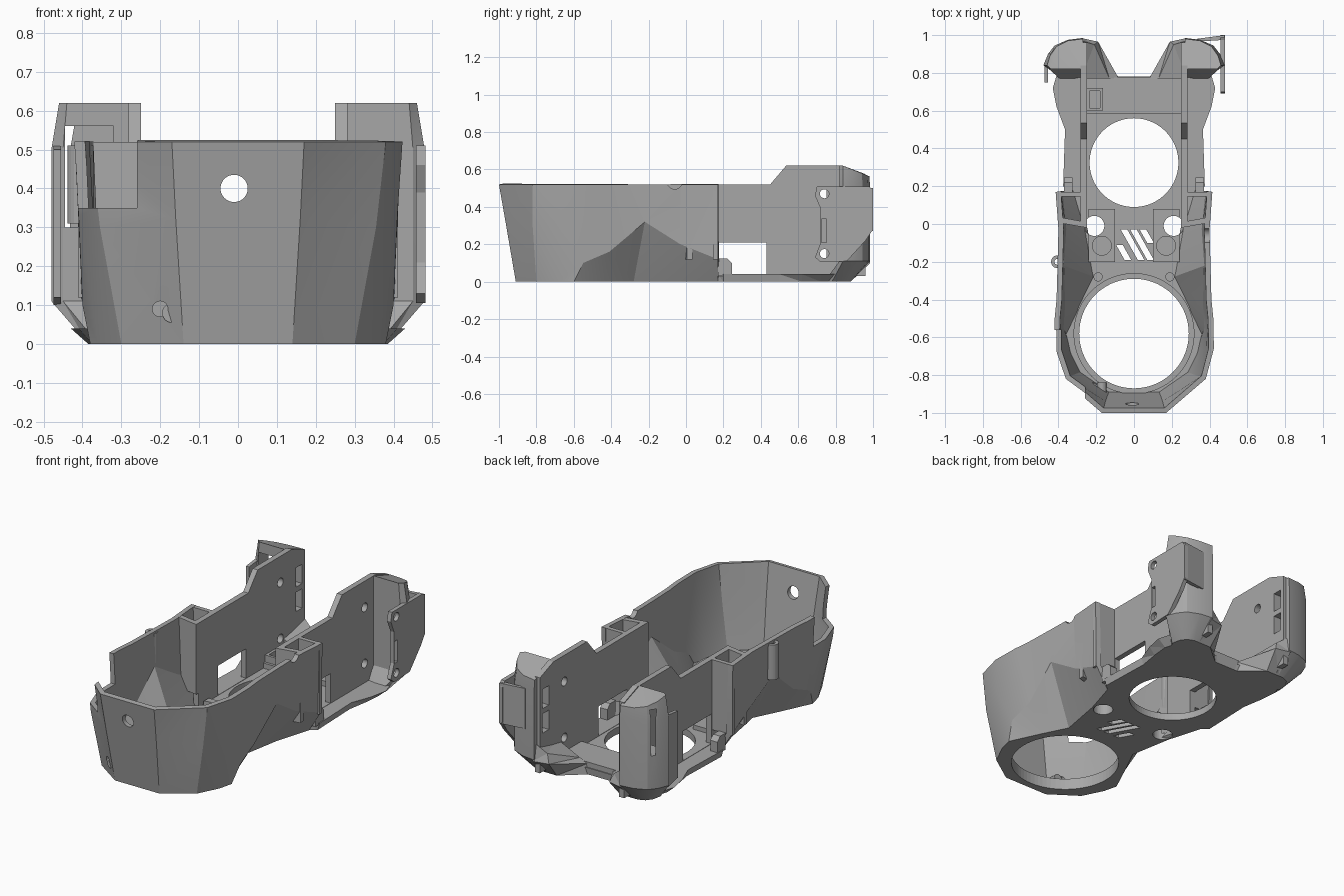
import bpy, bmesh, math
from mathutils import Matrix

if "Cube" in bpy.data.objects:
    bpy.data.objects.remove(bpy.data.objects["Cube"])

grey = bpy.data.materials.new("plain_grey")
grey.use_nodes = True
GREY = (0.39, 0.39, 0.39, 1)
grey.diffuse_color = GREY
grey.node_tree.nodes["Principled BSDF"].inputs["Base Color"].default_value = GREY


def finish(name, bm, recalc=True):
    if recalc:
        bmesh.ops.recalc_face_normals(bm, faces=bm.faces)
    me = bpy.data.meshes.new(name)
    bm.to_mesh(me)
    bm.free()
    me.materials.append(grey)
    ob = bpy.data.objects.new(name, me)
    bpy.context.collection.objects.link(ob)
    return ob


def loft(name, rings):
    """Closed solid through rings of equal point count."""
    bm = bmesh.new()
    vs = [[bm.verts.new(p) for p in r] for r in rings]
    n = len(vs[0])
    for a, b in zip(vs, vs[1:]):
        for i in range(n):
            j = (i + 1) % n
            bm.faces.new((a[i], a[j], b[j], b[i]))
    bm.faces.new(vs[0])
    bm.faces.new(vs[-1])
    bmesh.ops.triangulate(bm, faces=bm.faces)
    return finish(name, bm)


def prism(name, pts, lo, hi, axis="z"):
    """Extrude an (x, y) outline along z, or a (y, z) outline along x."""
    def place(p, h):
        return (*p, h) if axis == "z" else (h, *p)
    return loft(name, [[place(p, h) for p in pts] for h in (lo, hi)])


def box(name, x0, x1, y0, y1, z0, z1):
    x0, x1 = sorted((x0, x1))
    return prism(name, [(x0, y0), (x1, y0), (x1, y1), (x0, y1)], z0, z1)


def rod(name, centre, r, length, axis="z", seg=40):
    bm = bmesh.new()
    bmesh.ops.create_cone(bm, cap_ends=True, segments=seg, radius1=r, radius2=r, depth=length)
    turn = {"z": Matrix(), "x": Matrix.Rotation(math.pi / 2, 4, "Y"),
            "y": Matrix.Rotation(math.pi / 2, 4, "X")}[axis]
    bm.transform(Matrix.Translation(centre) @ turn)
    return finish(name, bm)


def apply_all(ob):
    bpy.context.view_layer.objects.active = ob
    for m in list(ob.modifiers):
        bpy.ops.object.modifier_apply(modifier=m.name)


def cut(ob, *cutters):
    for c in cutters:
        m = ob.modifiers.new("cut", "BOOLEAN")
        m.operation, m.solver, m.object = "DIFFERENCE", "EXACT", c
        apply_all(ob)
        bpy.data.objects.remove(c)


def smooth(ob):
    bpy.ops.object.select_all(action="DESELECT")
    ob.select_set(True)
    bpy.context.view_layer.objects.active = ob
    bpy.ops.object.shade_smooth_by_angle(angle=math.radians(25))


def mirrored(half):
    """Left half, rear to front, then the right half back again."""
    return half[::-1] + [(-p[0], *p[1:]) for p in half]


# Faceted front bowl: three outlines, waisted near the bottom
base = [(.14, -.91), (.30, -.80), (.36, -.68), (.38, -.60),
        (.30, -.43), (.225, -.28), (.27, -.03), (.33, .17)]
middle = [(.16, -.965, .32), (.355, -.82, .3), (.41, -.67, .33), (.40, -.55, .1),
          (.39, -.41, .16), (.40, -.22, .32), (.385, -.03, .2), (.405, .17, .12)]
rim = [(.17, -1), (.38, -.82), (.423, -.66), (.42, -.5),
       (.41, -.4), (.405, -.22), (.40, -.03), (.415, .17)]
rings = [mirrored([(*p, 0) for p in base]), mirrored(middle), mirrored([(*p, .52) for p in rim])]
bm = bmesh.new()
rows = [[bm.verts.new(p) for p in r] for r in rings]
for a, b in zip(rows, rows[1:]):
    for i in range(len(a) - 1):
        bm.faces.new((a[i], b[i], b[i + 1], a[i + 1]))
bmesh.ops.triangulate(bm, faces=bm.faces)
bowl = finish("front_bowl", bm, recalc=False)
shell = bowl.modifiers.new("wall", "SOLIDIFY")
shell.thickness, shell.offset = .028, -1
apply_all(bowl)
cut(bowl,
    rod("c", (-.01, -.95, .4), .035, .3, "y"),
    rod("c", (-.2, -.9, .09), .02, .3, "y"),
    box("c", -.6, -.26, -1.1, -.56, .35, .7),
    rod("c", (.4, -.06, .535), .04, .2, "x"))
smooth(bowl)

# Floor plate with bevelled rear ledges
low = base + [(.365, .2), (.355, .5), (.375, .62), (.385, .72), (.36, .8), (.06, .775)]
high = base + [(.375, .2), (.365, .5), (.41, .62), (.43, .72), (.40, .82), (.07, .78)]
floor = loft("floor", [mirrored([(*p, z) for p in o]) for o, z in ((low, 0), (high, .04))])
cut(floor, rod("c", (0, -.58, 0), .29, .5, seg=72), rod("c", (0, .325, 0), .235, .5, seg=72))

# Raised lip of the front opening
lip = rod("front_opening_lip", (0, -.58, .04), .32, .05, seg=72)
cut(lip, rod("c", (0, -.58, 0), .29, .5, seg=72))

# Rear cross bar and its small socket
box("rear_cross_bar", -.25, .25, .585, .775, .03, .07)
socket = box("bar_socket", -.255, -.165, .6, .72, .05, .11)
cut(socket, box("c", -.235, -.18, .615, .705, .06, .2))

# Slanted vents through the floor centre
for x0, y0, x1, y1 in ((-.075, -.11, -.03, -.19), (-.05, -.03, .04, -.19),
                       (.0, -.03, .09, -.19), (.05, -.03, .09, -.10)):
    cut(floor, prism("c", [(x0 - .02, y0), (x0 + .015, y0), (x1 + .015, y1), (x1 - .02, y1)], -.1, .2))

for side, s in (("left", 1), ("right", -1)):
    def sx(pts):
        return [(s * p[0], *p[1:]) for p in pts]

    # Screw pad with through hole and blind recess
    pad = box(side + "_screw_pad", s * .1, s * .24, -.2, .08, .03, .065)
    for ob in (pad, floor):
        cut(ob, rod("c", (s * .21, -.01, 0), .053, .4))
    cut(pad, rod("c", (s * .17, -.115, .1), .05, .1))
    rod(side + "_floor_boss", (s * .19, -.28, .05), .024, .04, seg=24)

    # Long upright side wall with a raised rear
    wall = prism(side + "_side_wall",
                 [(.0, .03), (.0, .52), (.45, .52), (.535, .62), (.84, .62), (.96, .575), (.96, .03)],
                 s * .25, s * .282, "x")
    cut(wall, box("c", s * .1, s * .5, .175, .43, .042, .21))
    for z in (.15, .47):
        cut(wall, rod("c", (s * .3, .74, z), .025, .3, "x"))

    # Open-topped box where the bowl meets the side wall
    box(side + "_box_back", s * .26, s * .412, .145, .17, .12, .52)
    prism(side + "_box_front", sx([(.25, -.02), (.25, .01), (.39, .035), (.39, .005)]), .12, .52)
    prism(side + "_ledge_tab", [(.17, .03), (.17, .125), (.22, .125), (.245, .1), (.245, .03)],
          s * .325, s * .37, "x")

    # Curved rear cheek, tapering in at the bottom
    def cheek_ring(pts, z):
        return [(s * x, y, z if z < .55 else .62 - .4 * max(0, y - .84)) for x, y in pts]
    foot = [(.26, .76), (.36, .74), (.385, .78), (.375, .83), (.35, .865), (.31, .88), (.26, .88)]
    body = [(.26, .82), (.45, .82), (.48, .84), (.455, .9), (.42, .945), (.35, .975), (.27, .985)]
    top = [(.26, .82), (.44, .82), (.46, .84), (.445, .89), (.41, .94), (.35, .97), (.27, .98)]
    cheek = loft(side + "_rear_cheek", [cheek_ring(foot, 0), cheek_ring(body, .11),
                                        cheek_ring(body, .5), cheek_ring(top, .6)])
    if s < 0:
        cut(cheek, box("c", -.445, -.32, .6, .93, .3, .56))
    for ob in (cheek, wall):
        for z in (.25, .39):
            cut(ob, box("c", s * .2, s * .31, .88, .935, z, z + .11))
    smooth(cheek)

    # Low wedge beside the rear notch
    loft(side + "_notch_wedge", [
        sx([(.07, .77, 0), (.2, .88, 0), (.28, .88, 0), (.28, .77, 0)]),
        sx([(.08, .77, .06), (.19, .965, .1), (.28, .985, .1), (.28, .77, .06)]),
        sx([(.13, .77, .08), (.21, .95, .15), (.28, .97, .2), (.28, .77, .15)])])

# Bracket plate on the left cheek
wing = prism("bracket_plate",
             [(.70, .51), (.98, .51), (1.0, .48), (1.0, .28), (.96, .22), (.86, .11), (.72, .105),
              (.69, .13), (.72, .21), (.72, .39), (.69, .46)], .458, .482, "x")
cut(wing, box("c", .3, .6, .725, .752, .21, .335))
for z in (.15, .47):
    cut(wing, rod("c", (.47, .74, z), .024, .3, "x"))
prism("bracket_rear", [(.33, .965), (.33, .98), (.48, 1.0), (.48, .975)], .27, .5)

# Short outer rib on the right cheek
prism("cheek_rib", [(.75, .12), (.75, .5), (.84, .51), (.84, .1)], -.475, -.455, "x")

# Vertical tube on the right bowl wall
tube = rod("wall_tube", (-.405, -.2, .41), .034, .2, seg=24)
cut(tube, rod("c", (-.405, -.2, .45), .016, .4, seg=24))

# Small pegs inside the bowl
rod("front_peg", (-.17, -.87, .08), .025, .06, "y", 24)
